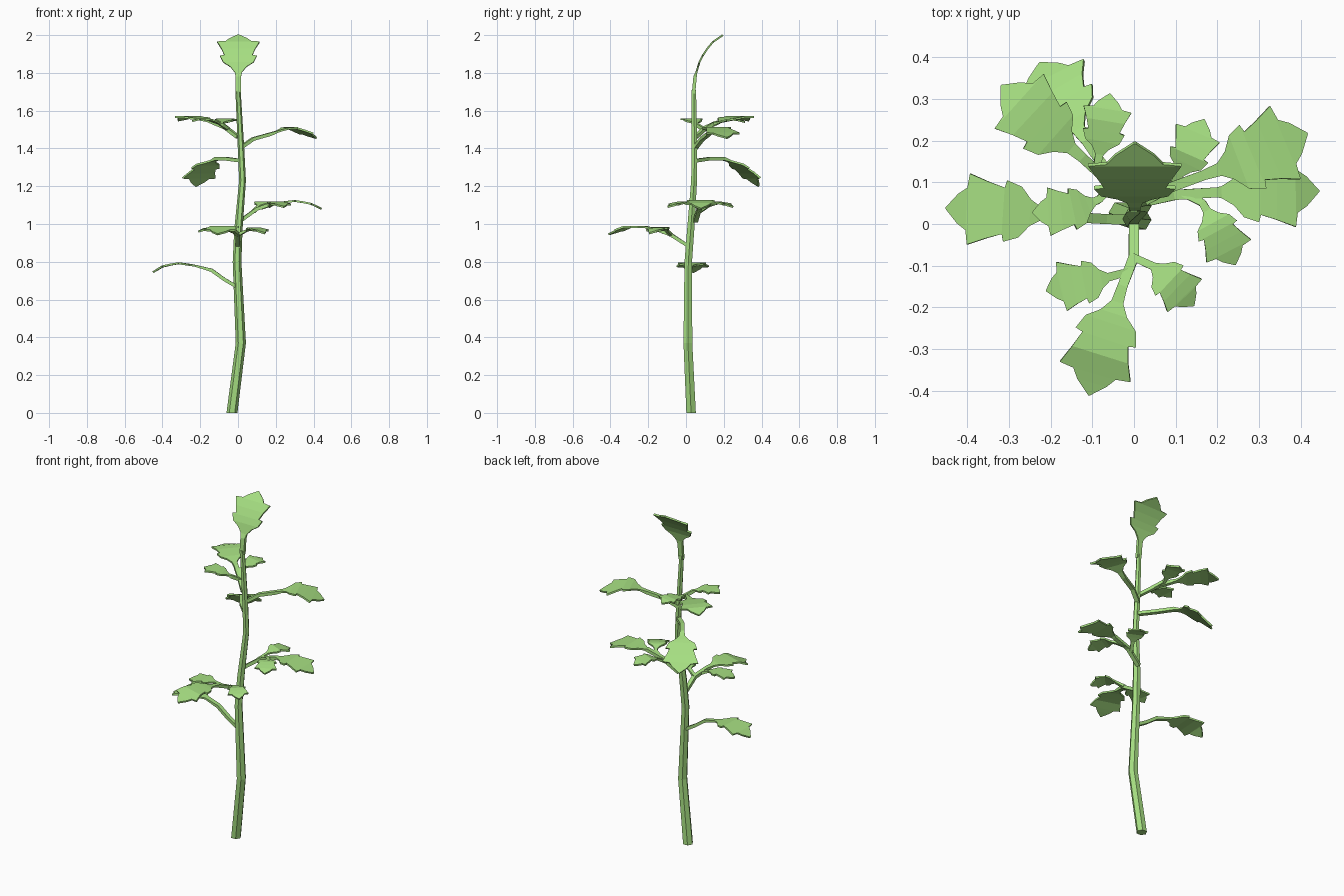
import bpy, math
from mathutils import Vector

green = bpy.data.materials.new("leaf_green")
green.diffuse_color = (0.38, 0.73, 0.22, 1)


def make(name, rings):
    """Skin a list of equal-length vertex rings into a closed solid."""
    n = len(rings[0])
    verts = [v for r in rings for v in r]
    faces = [(i * n + k, i * n + (k + 1) % n, (i + 1) * n + (k + 1) % n, (i + 1) * n + k)
             for i in range(len(rings) - 1) for k in range(n)]
    faces += [tuple(reversed(range(n))), tuple(range(len(verts) - n, len(verts)))]
    me = bpy.data.meshes.new(name)
    me.from_pydata(verts, [], faces)
    me.materials.append(green)
    ob = bpy.data.objects.new(name, me)
    bpy.context.collection.objects.link(ob)
    return ob


# Stem: tapered, slightly wavy six-sided tube
stem = [(-.032, .027, 0, .029), (.015, .01, .37, .027), (-.005, .012, .8, .023),
        (.002, .025, .97, .022), (.024, .043, 1.23, .018), (.015, .045, 1.42, .017),
        (0, .041, 1.71, .014)]
make("stem", [[(x + r * math.cos(a), y + r * math.sin(a), z)
               for a in (k * math.pi / 3 for k in range(6))] for x, y, z, r in stem])

# Lobed half outline: (fraction of blade length, fraction of half width)
OUTLINE = [(0, .17), (.12, .38), (.22, .72), (.37, .87), (.39, .66), (.55, .8),
           (.74, 1.0), (.76, .6), (.86, .42), (1, .02)]


def leaf(name, path, blade, width, stalk=.012):
    """Stalk and lobed blade following a path; blade fills the last part."""
    pts = [Vector(p) for p in path]
    cum = [0]
    for a, b in zip(pts, pts[1:]):
        cum.append(cum[-1] + (b - a).length)
    total = cum[-1]

    def at(s):
        i = 0
        while i < len(pts) - 2 and s > cum[i + 1]:
            i += 1
        return pts[i].lerp(pts[i + 1], (s - cum[i]) / (cum[i + 1] - cum[i]))

    start = total - blade
    rows = [(s, stalk, .009) for s in cum if s < start - .01]
    rows += [(start + u * blade, max(v * width, .001), .005) for u, v in OUTLINE]
    rings = []
    for s, w, h in rows:
        t = at(min(s + .03, total)) - at(max(s - .03, 0))
        t.normalize()
        side = Vector((-t.y, t.x, 0)).normalized()
        up = t.cross(side) * h
        c = at(s)
        rings.append([c - side * w - up, c + side * w - up,
                      c + side * w + up, c - side * w + up])
    make(name, rings)


# Top leaf, bending backwards
leaf("top_leaf", [(.002, .04, 1.69), (.002, .048, 1.78), (.002, .075, 1.87),
                  (.002, .13, 1.955), (.002, .195, 2.0)], .25, .112, .014)

# Single leaves
leaf("left_leaf", [(-.01, .01, .67), (-.07, .012, .705), (-.14, .016, .755),
                   (-.23, .025, .78), (-.32, .032, .793), (-.4, .036, .775),
                   (-.45, .038, .745)], .24, .085)
leaf("back_drooping_leaf", [(.015, .05, 1.335), (-.06, .12, 1.345), (-.115, .2, 1.345),
                            (-.155, .26, 1.32), (-.2, .335, 1.26), (-.225, .385, 1.2)], .23, .098)
leaf("right_upper_leaf", [(.015, .05, 1.405), (.08, .085, 1.45), (.17, .118, 1.475),
                          (.27, .155, 1.513), (.345, .188, 1.487), (.415, .217, 1.455)], .24, .095)

# Compound front leaf with two leaflets
leaf("front_leaf", [(0, .01, .885), (-.001, -.08, .943), (-.028, -.15, .97),
                    (-.05, -.22, .985), (-.08, -.31, .985), (-.098, -.37, .96),
                    (-.108, -.41, .945)], .24, .088)
leaf("front_leaflet_right", [(-.001, -.08, .943), (.045, -.1, .965), (.09, -.14, .978),
                             (.122, -.172, .965), (.143, -.195, .95)], .14, .057, .009)
leaf("front_leaflet_left", [(-.015, -.115, .955), (-.07, -.13, .975), (-.13, -.142, .98),
                            (-.175, -.15, .972), (-.21, -.16, .96)], .155, .06, .009)

# Compound right leaf with two leaflets
leaf("right_leaf", [(.01, .05, 1.015), (.1, .07, 1.08), (.2, .076, 1.11),
                    (.3, .078, 1.122), (.38, .078, 1.11), (.443, .079, 1.08)], .24, .085)
leaf("right_leaflet_front", [(.12, .073, 1.085), (.165, .05, 1.1), (.195, -.005, 1.118),
                             (.225, -.06, 1.105), (.243, -.097, 1.09)], .15, .06, .009)
leaf("right_leaflet_back", [(.08, .07, 1.065), (.11, .12, 1.095), (.132, .165, 1.115),
                            (.152, .215, 1.105), (.168, .25, 1.09)], .15, .057, .009)

# Compound back-left leaf with two leaflets
leaf("back_leaf", [(0, .05, 1.46), (-.065, .105, 1.51), (-.125, .16, 1.535),
                   (-.19, .215, 1.557), (-.265, .285, 1.57), (-.318, .332, 1.548)], .23, .088)
leaf("back_leaflet_inner", [(-.05, .095, 1.5), (-.088, .145, 1.53), (-.076, .2, 1.545),
                            (-.066, .26, 1.555), (-.058, .312, 1.54)], .15, .058, .009)
leaf("back_leaflet_outer", [(-.05, .095, 1.5), (-.085, .058, 1.525), (-.14, .037, 1.55),
                            (-.195, .03, 1.557), (-.243, .028, 1.545)], .155, .058, .009)
